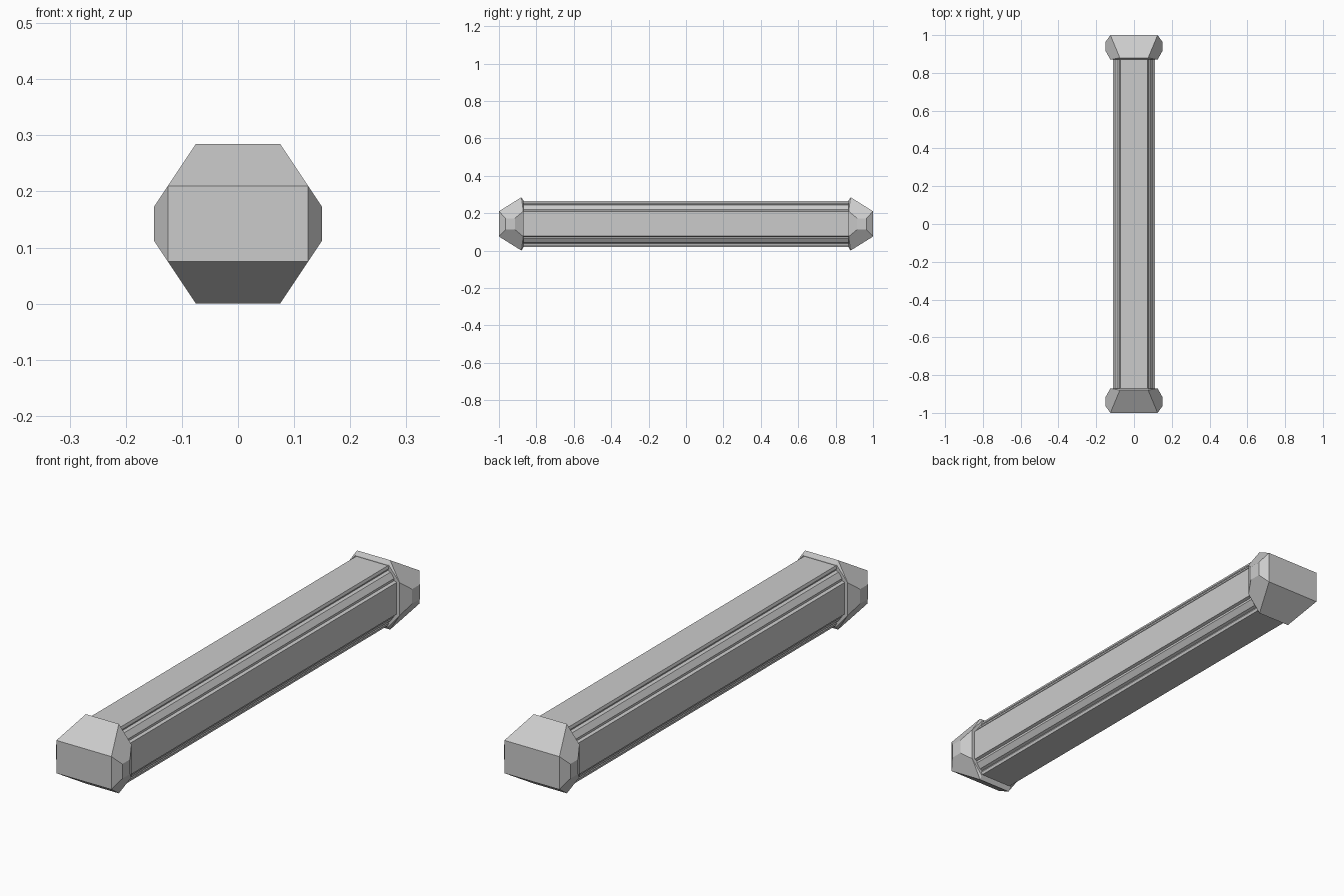
import bpy, bmesh

if "Cube" in bpy.data.objects:
    bpy.data.objects.remove(bpy.data.objects["Cube"])

ZC = 0.1425  # height of the bar's long axis


def make_object(name, bm):
    bmesh.ops.recalc_face_normals(bm, faces=bm.faces)
    mesh = bpy.data.meshes.new(name)
    bm.to_mesh(mesh)
    bm.free()
    obj = bpy.data.objects.new(name, mesh)
    bpy.context.collection.objects.link(obj)
    return obj


# Grooved shaft: one quarter of the section, mirrored to all four corners
quarter = [(0.072, 0.123), (0.076, 0.112), (0.072, 0.104), (0.084, 0.100),
           (0.100, 0.078), (0.100, 0.069), (0.112, 0.065)]
right = quarter + [(x, -z) for x, z in reversed(quarter)]
section = right + [(-x, z) for x, z in reversed(right)]
bm = bmesh.new()
face = bm.faces.new([bm.verts.new((x, -0.88, ZC + z)) for x, z in section])
end = bmesh.ops.extrude_face_region(bm, geom=[face])
bmesh.ops.translate(bm, vec=(0, 1.76, 0),
                    verts=[v for v in end["geom"] if isinstance(v, bmesh.types.BMVert)])
make_object("grooved_shaft", bm)


# Faceted end caps: convex blocks, each corner mirrored in x and z
corner = [(0.125, 1.0, 0.0675),    # outer end face
          (0.15, 0.965, 0.03),     # widest side facet
          (0.15, 0.915, 0.03),
          (0.125, 0.87, 0.0675),   # inner face
          (0.075, 0.88, 0.1425),   # top and bottom lip
          (0.075, 0.87, 0.127)]
for name, side in (("front_cap", -1), ("back_cap", 1)):
    bm = bmesh.new()
    for x, y, z in corner:
        for sx in (-1, 1):
            for sz in (-1, 1):
                bm.verts.new((sx * x, side * y, ZC + sz * z))
    bmesh.ops.convex_hull(bm, input=bm.verts)
    bmesh.ops.dissolve_limit(bm, angle_limit=0.02, verts=bm.verts, edges=bm.edges)
    make_object(name, bm)
